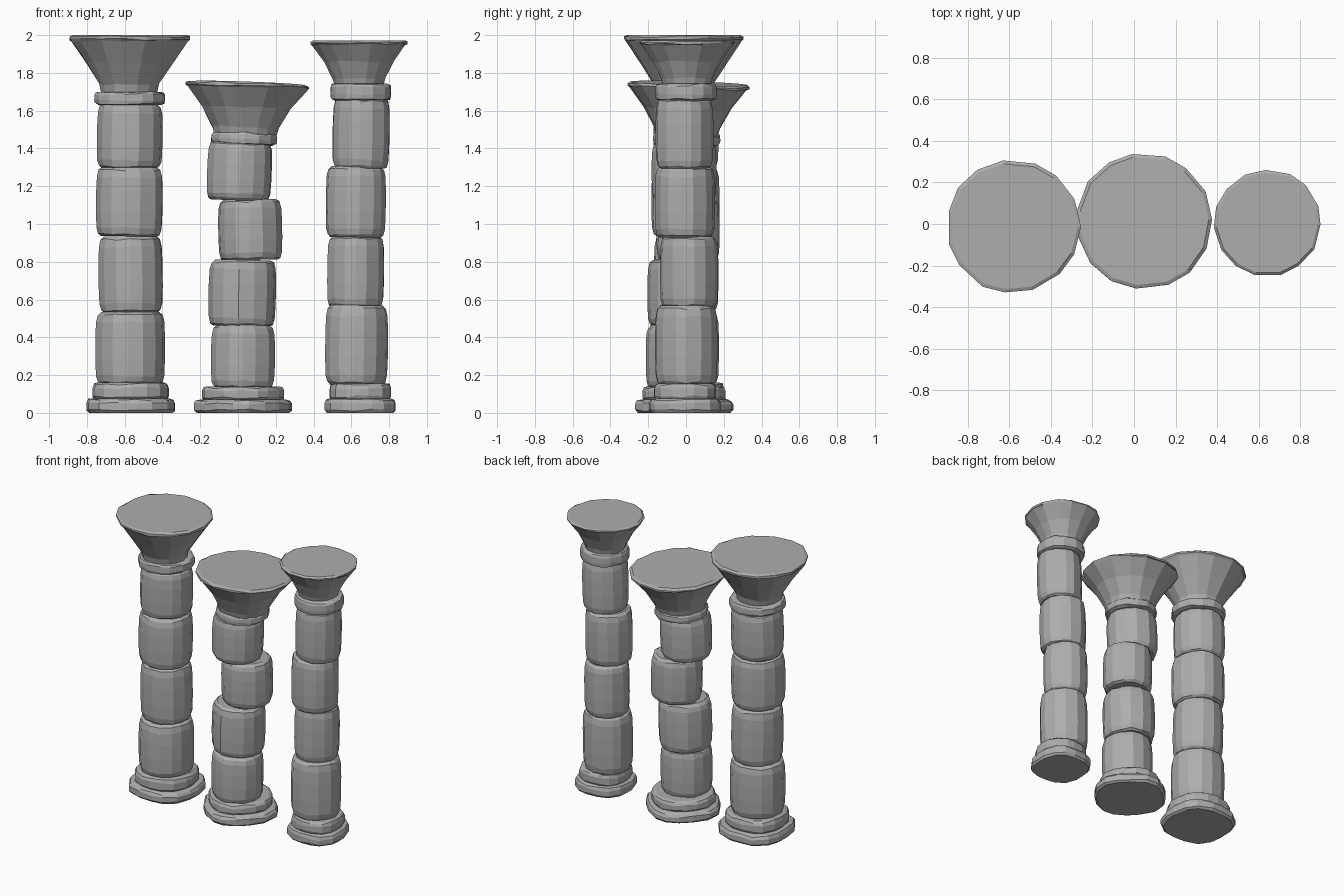
import bpy
import bmesh
import math
import random
from mathutils import Matrix

random.seed(7)
cube = bpy.data.objects.get("Cube")
if cube:
    bpy.data.objects.remove(cube, do_unlink=True)

stone = bpy.data.materials.new("grey_stone")
stone.use_nodes = True
colour = (0.42, 0.42, 0.42, 1)
stone.diffuse_color = colour
stone.node_tree.nodes["Principled BSDF"].inputs["Base Color"].default_value = colour

# Relative shapes: (radius factor, height factor)
DRUM = [(.84, 0), (.93, .035), (.98, .12), (1, .35), (1, .65), (.98, .86), (.93, .96), (.82, 1)]
SLAB = [(.94, 0), (1, .2), (1, .68), (.96, .92), (.88, 1)]
COLLAR = [(.88, 0), (.98, .1), (1, .35), (.99, .8), (.95, .95), (.85, 1)]


def turned(name, shape, x, y, r, z0, z1, sides=14, square=0, turn=0,
           rough=.012, tilt=(0, 0)):
    """Turned stone block; square pushes the outline towards four corners."""
    bm = bmesh.new()
    h = z1 - z0
    start = random.uniform(0, .4)
    angles = [start + math.tau * (i + random.uniform(-.14, .14)) / sides for i in range(sides)]
    wobble = [1 + random.uniform(-rough, rough) for _ in angles]
    rings = []
    for rad, height in shape:
        ring = []
        for a, w in zip(angles, wobble):
            d = r * rad * w * (1 + square * math.cos(4 * (a - turn)))
            lift = random.uniform(-.006, .006) if 0 < height < 1 else 0
            ring.append(bm.verts.new((d * math.cos(a), d * math.sin(a), (height - .5) * h + lift)))
        rings.append(ring)
    for low, high in zip(rings, rings[1:]):
        for i in range(sides):
            j = (i + 1) % sides
            bm.faces.new((low[i], low[j], high[j], high[i]))
    bm.faces.new(rings[0][::-1])
    bm.faces.new(rings[-1])
    place = Matrix.Translation((x, y, (z0 + z1) / 2))
    place = place @ Matrix.Rotation(tilt[0], 4, 'X') @ Matrix.Rotation(tilt[1], 4, 'Y')
    bmesh.ops.transform(bm, matrix=place, verts=bm.verts)
    mesh = bpy.data.meshes.new(name)
    bm.to_mesh(mesh)
    bm.free()
    mesh.materials.append(stone)
    obj = bpy.data.objects.new(name, mesh)
    bpy.context.collection.objects.link(obj)
    return obj


def column(side, x, y, plinth, step, turn, drums, collar, capital, tilt=(0, 0)):
    # Two-tier base with rounded-square outline
    r, top = plinth
    turned(side + "_plinth", SLAB, x, y, r, 0, top, 16, .045, turn)
    r, step_top = step
    turned(side + "_base_step", SLAB, x, y, r, top - .005, step_top, 16, .03, turn)
    # Stacked, slightly shifted drums
    for n, (dx, dy, r, z0, z1, lean) in enumerate(drums, 1):
        turned(f"{side}_drum_{n}", DRUM, dx, dy, r, z0, z1, rough=.02, tilt=(0, lean))
    # Collar ring
    cx, cy, r, z0, z1 = collar
    turned(side + "_collar", COLLAR, cx, cy, r, z0, z1, tilt=tilt)
    # Flared capital
    cx, cy, neck, rim, z0, z1 = capital
    flare = [(neck / rim * .96, 0), (neck / rim * 1.04, .16), (.72, .53), (.965, .9),
             (1, .93), (1, .97), (.95, 1)]
    turned(side + "_capital", flare, cx, cy, rim, z0, z1, 15, tilt=tilt)


column("right", -.57, 0, (.246, .075), (.21, .16), math.pi / 4,
       [(-.57, -.005, .184, .15, .535, 0),
        (-.57, 0, .172, .53, .935, -.01),
        (-.575, -.005, .18, .935, 1.3, .01),
        (-.575, 0, .174, 1.295, 1.635, .015)],
       (-.573, 0, .187, 1.63, 1.7), (-.58, -.012, .155, .322, 1.69, 2))

column("middle", .027, -.01, (.252, .07), (.215, .14), 0,
       [(.025, -.04, .172, .13, .465, .01),
        (.025, -.025, .178, .46, .81, .02),
        (.065, .01, .17, .81, 1.13, -.015),
        (.008, -.01, .172, 1.125, 1.435, .035)],
       (.033, .005, .178, 1.42, 1.48), (.043, .01, .17, .328, 1.465, 1.745),
       (-.03, .035))

column("left", .647, -.005, (.198, .075), (.17, .155), math.pi / 4,
       [(.625, 0, .166, .15, .57, .01),
        (.622, .015, .152, .56, .935, .01),
        (.625, -.008, .16, .93, 1.305, .01),
        (.652, -.01, .152, 1.295, 1.665, .02)],
       (.65, 0, .164, 1.655, 1.745), (.641, .005, .135, .257, 1.735, 1.972))
